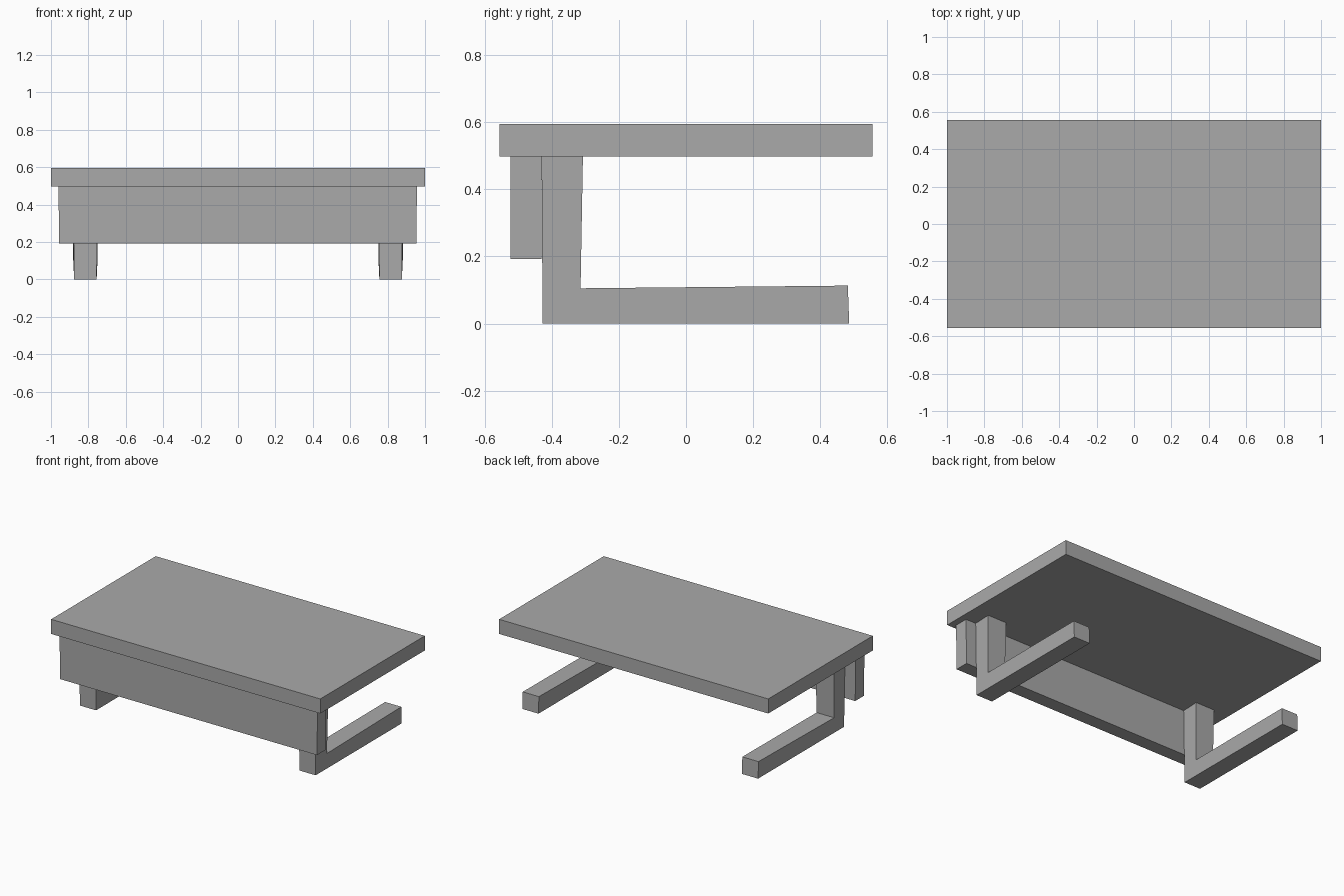
import bpy
import bmesh

cube = bpy.data.objects.get("Cube")
if cube:
    bpy.data.objects.remove(cube, do_unlink=True)

grey = bpy.data.materials.new("plain grey")
grey.use_nodes = True
colour = (0.4, 0.4, 0.4, 1)
grey.diffuse_color = colour
grey.node_tree.nodes["Principled BSDF"].inputs["Base Color"].default_value = colour


def finish(name, bm):
    bmesh.ops.recalc_face_normals(bm, faces=bm.faces)
    mesh = bpy.data.meshes.new(name)
    bm.to_mesh(mesh)
    bm.free()
    mesh.materials.append(grey)
    obj = bpy.data.objects.new(name, mesh)
    bpy.context.collection.objects.link(obj)
    return obj


def box(name, low, high):
    bm = bmesh.new()
    bmesh.ops.create_cube(bm, size=1)
    for v in bm.verts:
        v.co = [l if c < 0 else h for c, l, h in zip(v.co, low, high)]
    return finish(name, bm)


def leg(name, x):
    # L-shaped side profile: y, z, half width
    profile = [(-0.427, 0, 0.06), (0.486, 0, 0.06), (0.482, 0.113, 0.06),
               (-0.314, 0.105, 0.065), (-0.307, 0.497, 0.07),
               (-0.43, 0.497, 0.065)]
    bm = bmesh.new()
    sides = [[bm.verts.new((x + s * w, y, z)) for y, z, w in profile]
             for s in (-1, 1)]
    n = len(profile)
    for side in sides:
        bm.faces.new(side)
    for i in range(n):
        j = (i + 1) % n
        bm.faces.new((sides[0][i], sides[0][j], sides[1][j], sides[1][i]))
    return finish(name, bm)


# Top slab
box("table_top", (-1, -0.555, 0.497), (1, 0.555, 0.595))

# Front panel, very slightly narrower at its lower edge
panel = box("front_panel", (-0.96, -0.523, 0.193), (0.957, -0.43, 0.497))
for v in panel.data.vertices:
    if v.co.z < 0.3:
        v.co.x *= 0.996

# Pair of L-shaped legs
leg("left_leg", 0.816)
leg("right_leg", -0.816)
